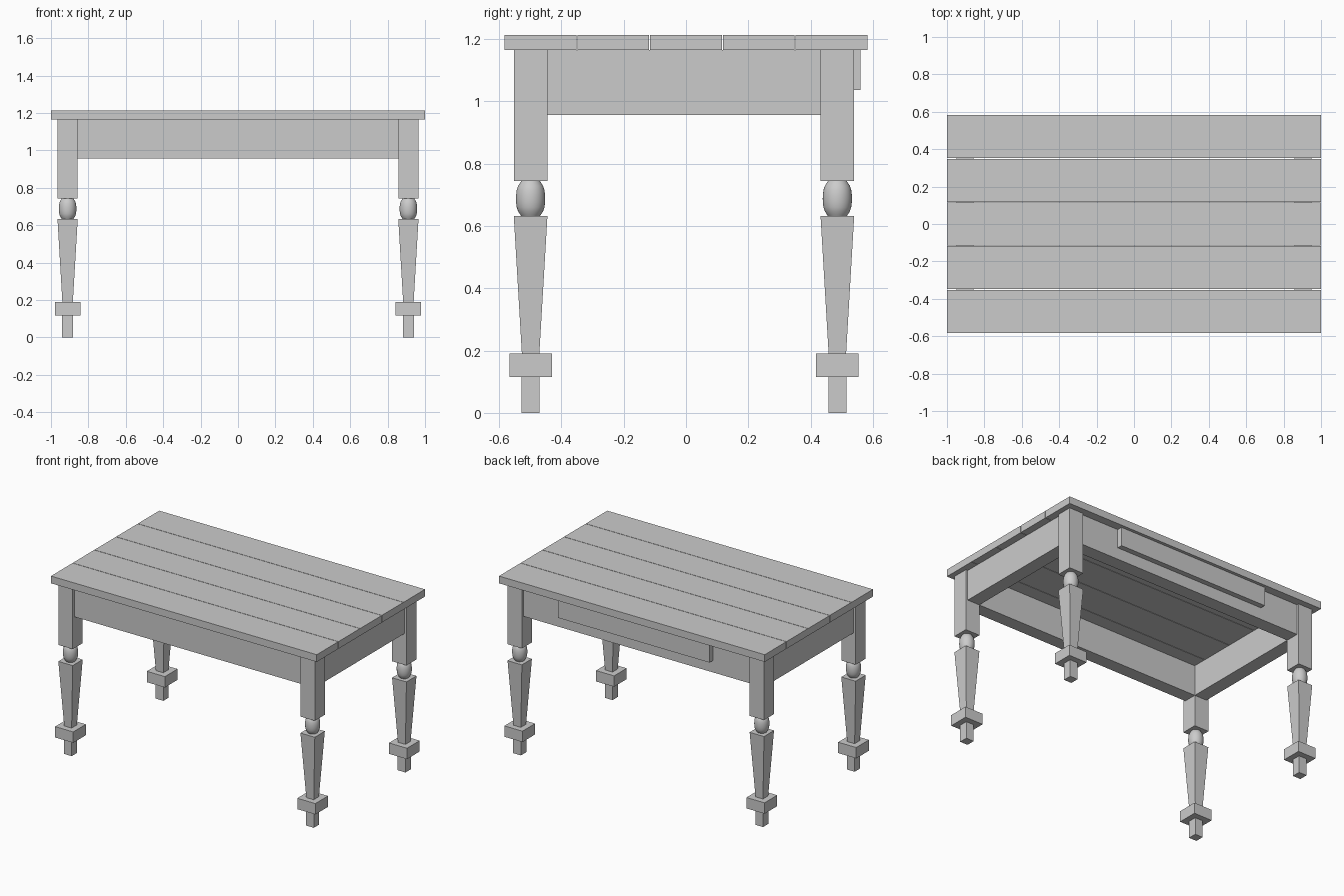
import bpy, bmesh, math

if "Cube" in bpy.data.objects:
    bpy.data.objects.remove(bpy.data.objects["Cube"])


def finish(name, bm):
    bmesh.ops.recalc_face_normals(bm, faces=bm.faces)
    mesh = bpy.data.meshes.new(name)
    bm.to_mesh(mesh)
    bm.free()
    obj = bpy.data.objects.new(name, mesh)
    bpy.context.collection.objects.link(obj)
    return obj


def frustum(bm, cx, cy, z0, z1, half0, half1):
    """Box with separate (x, y) half sizes at bottom and top."""
    rings = []
    for z, (hx, hy) in ((z0, half0), (z1, half1)):
        rings.append([bm.verts.new((cx + sx * hx, cy + sy * hy, z))
                      for sx, sy in ((-1, -1), (1, -1), (1, 1), (-1, 1))])
    low, high = rings
    bm.faces.new(low[::-1])
    bm.faces.new(high)
    for i in range(4):
        j = (i + 1) % 4
        bm.faces.new((low[i], low[j], high[j], high[i]))


def box(name, x0, x1, y0, y1, z0, z1):
    bm = bmesh.new()
    half = ((x1 - x0) / 2, (y1 - y0) / 2)
    frustum(bm, (x0 + x1) / 2, (y0 + y1) / 2, z0, z1, half, half)
    return finish(name, bm)


def turned(name, cx, cy, profile, sides=32):
    bm = bmesh.new()
    rings = [[bm.verts.new((cx + r * math.cos(2 * math.pi * i / sides),
                            cy + r * math.sin(2 * math.pi * i / sides), z))
              for i in range(sides)] for r, z in profile]
    for a, b in zip(rings, rings[1:]):
        for i in range(sides):
            j = (i + 1) % sides
            bm.faces.new((a[i], a[j], b[j], b[i])).smooth = True
    bm.faces.new(rings[0][::-1])
    bm.faces.new(rings[-1])
    return finish(name, bm)


TOP_Z, UNDER_Z, APRON_Z = 1.214, 1.165, 0.957
LEG_X, FRONT_Y, BACK_Y = 0.911, -0.499, 0.486

# Table top: five planks with hairline gaps
gap, half_depth = 0.003, 0.582
width = (2 * half_depth - 4 * gap) / 5
for i in range(5):
    y = -half_depth + i * (width + gap)
    box(f"top_plank_{i + 1}", -1, 1, y, y + width, UNDER_Z, TOP_Z)

# Legs: square post, turned bead, tapered shaft, foot block and peg
sections = [
    (0.744, UNDER_Z, 0.054, 0.054),
    (0.190, 0.632, 0.028, 0.054),
    (0.116, 0.190, 0.068, 0.068),
    (0.000, 0.116, 0.029, 0.029),
]
bead = [(0.029, 0.630), (0.033, 0.636), (0.040, 0.647), (0.0445, 0.660),
        (0.0465, 0.676), (0.047, 0.688), (0.0465, 0.700), (0.0445, 0.716),
        (0.040, 0.729), (0.033, 0.740), (0.029, 0.746)]
for end, cy in (("front", FRONT_Y), ("back", BACK_Y)):
    for side, cx in (("left", -LEG_X), ("right", LEG_X)):
        bm = bmesh.new()
        for z0, z1, h0, h1 in sections:
            frustum(bm, cx, cy, z0, z1, (h0, h0), (h1, h1))
        finish(f"{end}_{side}_leg", bm)
        turned(f"{end}_{side}_leg_bead", cx, cy, bead)

# Aprons: inner faces flush with the legs, outer faces slightly recessed
in_x, out_x = 0.857, 0.95
in_front, in_back = FRONT_Y + 0.054, BACK_Y - 0.054
box("front_apron", -in_x, in_x, -0.535, in_front, APRON_Z, UNDER_Z)
box("back_apron", -in_x, in_x, in_back, 0.525, APRON_Z, UNDER_Z)
box("left_apron", -out_x, -in_x, in_front, in_back, APRON_Z, UNDER_Z)
box("right_apron", in_x, out_x, in_front, in_back, APRON_Z, UNDER_Z)

# Drawer front on the back apron
box("drawer_front", -0.57, 0.57, 0.52, 0.561, 1.037, UNDER_Z)
